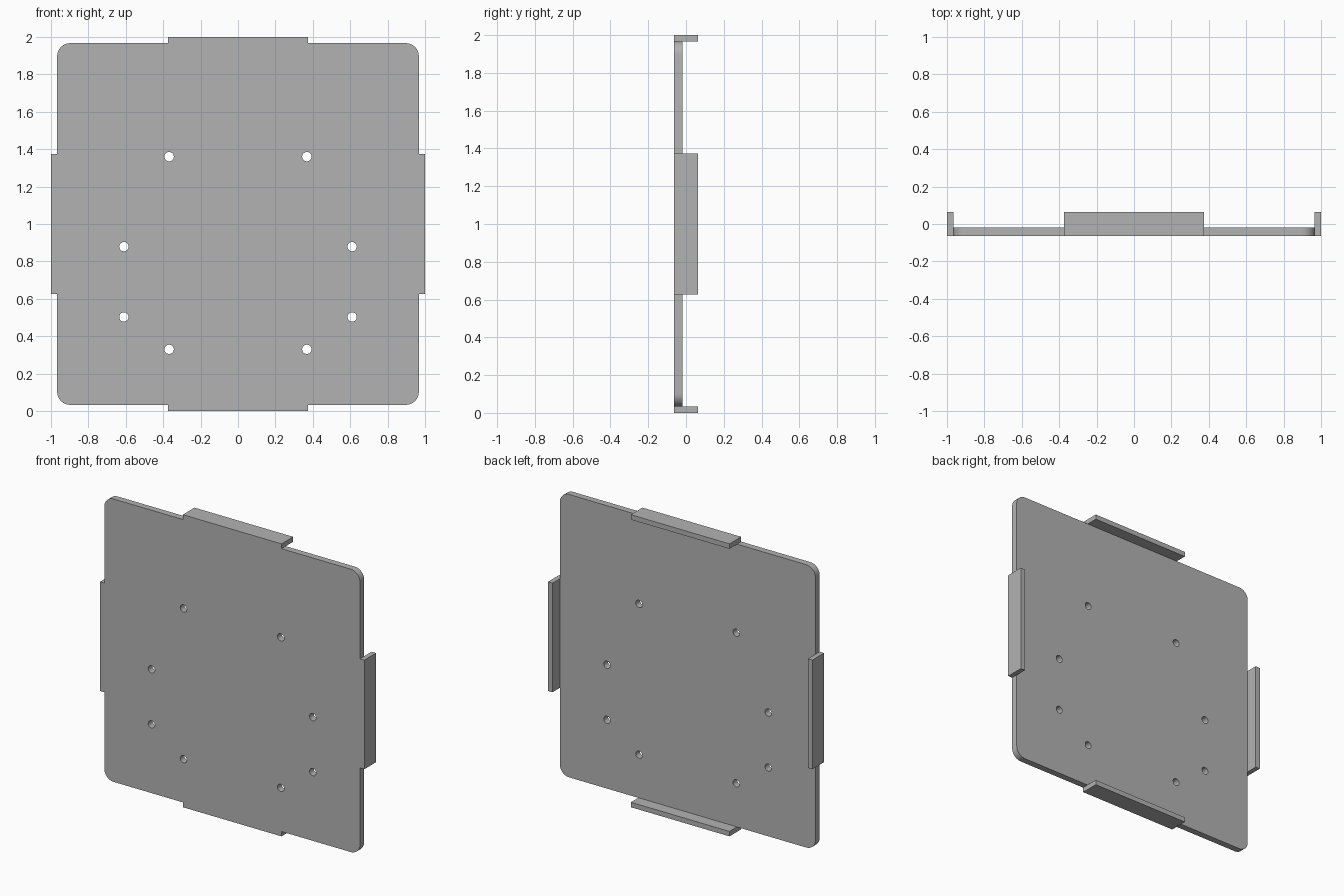
import bpy
import bmesh
from math import radians
from mathutils import Matrix, Vector

if "Cube" in bpy.data.objects:
    bpy.data.objects.remove(bpy.data.objects["Cube"])

FRONT, PLATE_BACK, LIP_BACK = -0.063, -0.018, 0.063
EDGE = 0.967        # half size of the plate
TAB_HALF = 0.373    # half length of each tab
MIDDLE = 1.0        # height of the plate centre

grey = bpy.data.materials.new("plain grey")
grey.use_nodes = True
colour = (0.45, 0.45, 0.45, 1)
grey.diffuse_color = colour
grey.node_tree.nodes["Principled BSDF"].inputs["Base Color"].default_value = colour


def add_box(bm, low, high):
    low, high = Vector(low), Vector(high)
    place = Matrix.Translation((low + high) / 2) @ Matrix.Diagonal((high - low).to_4d())
    return bmesh.ops.create_cube(bm, size=1, matrix=place)["verts"]


def make_object(name, bm):
    mesh = bpy.data.meshes.new(name)
    bm.to_mesh(mesh)
    bm.free()
    mesh.materials.append(grey)
    obj = bpy.data.objects.new(name, mesh)
    bpy.context.collection.objects.link(obj)
    return obj


# Square plate with rounded corners
bm = bmesh.new()
add_box(bm, (-EDGE, FRONT, MIDDLE - EDGE), (EDGE, PLATE_BACK, MIDDLE + EDGE))
corners = [e for e in bm.edges
           if abs((e.verts[0].co - e.verts[1].co).y) > 0.01]
bmesh.ops.bevel(bm, geom=corners, offset=0.07, offset_type='OFFSET',
                segments=10, profile=0.5, affect='EDGES')
plate = make_object("mounting_plate", bm)

# Four edge tabs whose lips stand out behind the plate
bm = bmesh.new()
for turn in range(4):
    verts = add_box(bm, (EDGE - 0.001, FRONT, -TAB_HALF), (1, LIP_BACK, TAB_HALF))
    place = Matrix.Translation((0, 0, MIDDLE)) @ Matrix.Rotation(radians(90 * turn), 4, 'Y')
    bmesh.ops.transform(bm, matrix=place, verts=verts)
tabs = make_object("edge_tabs", bm)

# Round screw holes, mirrored left and right
bm = bmesh.new()
for x, z in ((0.368, 1.36), (0.61, 0.879), (0.61, 0.503), (0.368, 0.33)):
    for side in (-1, 1):
        place = Matrix.Translation((side * x, -0.04, z)) @ Matrix.Rotation(radians(90), 4, 'X')
        bmesh.ops.create_cone(bm, cap_ends=True, segments=24, radius1=0.025,
                              radius2=0.025, depth=0.2, matrix=place)
holes = make_object("screw_hole_cutters", bm)

# Join the tabs, cut the holes, and keep the finished mesh
for helper, operation in ((tabs, 'UNION'), (holes, 'DIFFERENCE')):
    helper.hide_render = True
    mod = plate.modifiers.new(helper.name, 'BOOLEAN')
    mod.object = helper
    mod.operation = operation
    mod.solver = 'EXACT'
finished = bpy.data.meshes.new_from_object(
    plate.evaluated_get(bpy.context.evaluated_depsgraph_get()))
plate.modifiers.clear()
plate.data = finished
for helper in (tabs, holes):
    bpy.data.objects.remove(helper)

# Smooth the rounded corners and hole walls
bpy.ops.object.select_all(action='DESELECT')
plate.select_set(True)
bpy.context.view_layer.objects.active = plate
bpy.ops.object.shade_smooth_by_angle(angle=radians(30))
